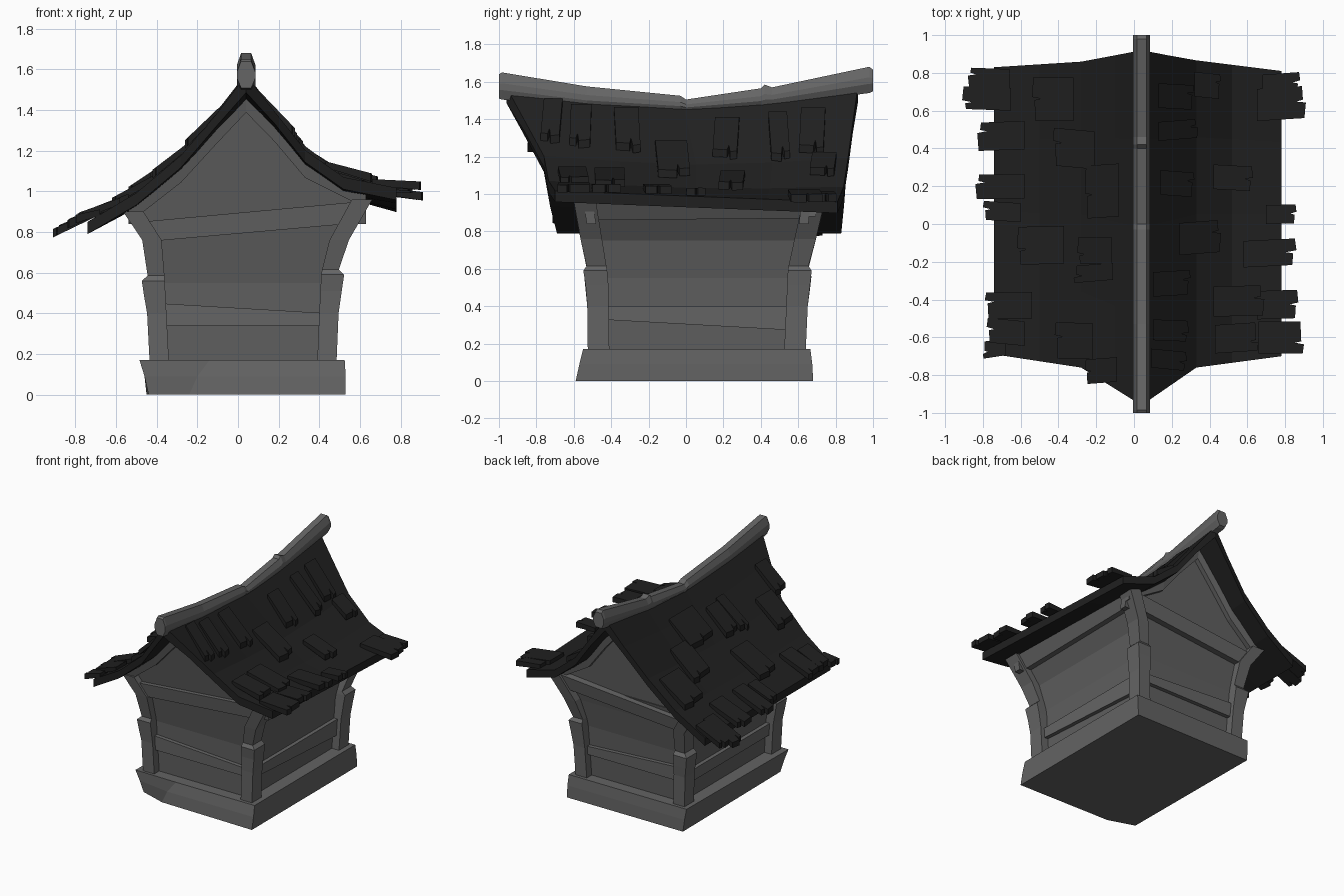
import bpy, bmesh, random

if "Cube" in bpy.data.objects:
    bpy.data.objects.remove(bpy.data.objects["Cube"])
random.seed(4)


def material(name, v):
    m = bpy.data.materials.new(name)
    m.diffuse_color = (v, v, v, 1)
    m.use_nodes = True
    m.node_tree.nodes["Principled BSDF"].inputs["Base Color"].default_value = m.diffuse_color
    return m


TILE = material("charcoal tile", 0.0145)
WOOD = material("grey timber", 0.13)
WALL = material("grey plaster", 0.115)
STONE = material("grey stone", 0.125)


def finish(name, bm, mat):
    bmesh.ops.recalc_face_normals(bm, faces=bm.faces)
    me = bpy.data.meshes.new(name)
    bm.to_mesh(me)
    bm.free()
    me.materials.append(mat)
    ob = bpy.data.objects.new(name, me)
    bpy.context.collection.objects.link(ob)
    return ob


def loft(name, rings, mat):
    """Skin a list of equal-length point rings and cap both ends."""
    bm = bmesh.new()
    vs = [[bm.verts.new(p) for p in r] for r in rings]
    n = len(vs[0])
    for a, b in zip(vs, vs[1:]):
        for i in range(n):
            j = (i + 1) % n
            bm.faces.new((a[i], a[j], b[j], b[i]))
    bm.faces.new(vs[0])
    bm.faces.new(vs[-1])
    return finish(name, bm, mat)


def interp(table, x):
    """Piecewise linear lookup that extrapolates past both ends."""
    for (x0, y0), (x1, y1) in zip(table, table[1:]):
        if x <= x1:
            break
    return y0 + (y1 - y0) * (x - x0) / (x1 - x0)


def rect(x0, x1, y0, y1, z):
    return [(x0, y0, z), (x1, y0, z), (x1, y1, z), (x0, y1, z)]


# Stone base with a chipped front left corner
def base_ring(z, a, b, x0, x1, y0, y1):
    return [(*a, z), (*b, z), (x1, y0, z), (x1, y1, z), (x0, y1, z)]


loft("stone_base", [
    base_ring(0, (-.44, -.51), (-.24, -.575), -.45, .53, -.59, .68),
    base_ring(.09, (-.46, -.53), (-.20, -.57), -.46, .53, -.57, .675),
    base_ring(.17, (-.485, -.545), (-.14, -.55), -.47, .525, -.55, .665)], STONE)

# Flared walls: outer limits of the posts by height
LEFT = [(.16, -.435), (.55, -.455), (.75, -.465), (.90, -.56)]
RIGHT = [(.16, .485), (.40, .495), (.60, .505), (.75, .54), (.95, .65)]
FRONT = [(.16, -.525), (.55, -.53), (.95, -.595)]
BACK = [(.16, .64), (.60, .66), (.92, .73)]


def outer(z, inset=0):
    return (interp(LEFT, z) + inset, interp(RIGHT, z) - inset,
            interp(FRONT, z) + inset, interp(BACK, z) - inset)


loft("walls", [rect(*outer(z, .06), z) for z in (.15, .55, .75, .9)], WALL)

# Corner posts with a chipped ledge half way up
for sx, nx in ((0, "left"), (1, "right")):
    for sy, ny in ((2, "front"), (3, "back")):
        ledge = .56 + .03 * sx
        top = .90 + .06 * sx
        rings = []
        for z, bump in ((.15, 0), (.4, 0), (ledge - .08, .01), (ledge, .018),
                        (ledge + .025, -.012), (.76, 0), (top, .005)):
            o = outer(z)
            dx, dy = (1 if sx else -1), (1 if sy == 3 else -1)
            xo, yo = o[sx] + bump * dx, o[sy] + bump * .7 * dy
            rings.append(rect(xo, o[sx] - .095 * dx, yo, o[sy] - .115 * dy, z))
        loft(f"{ny}_{nx}_post", rings, WOOD)


# Rails: sloping beams between the posts, ends given as (bottom, top) heights
def rail(name, side, lo, hi, proud):
    rings = []
    for k, (z0, z1) in enumerate((lo, hi)):
        a = []
        for z, d in ((z0, proud), (z1, proud), (z1, .09), (z0, .09)):
            o = outer(z)
            sgn = -1 if side in (1, 3) else 1
            if side >= 2:
                a.append((outer(z, .05)[k], o[side] + sgn * d, z))
            else:
                a.append((o[side] + sgn * d, outer(z, .05)[2 + k], z))
        rings.append(a)
    loft(name, rings, WOOD)


for side, nm in ((2, "front"), (3, "back")):
    rail(nm + "_lower_rail", side, (.34, .45), (.34, .40), .03)
    rail(nm + "_upper_rail", side, (.755, .85), (.84, .95), .015)
rail("right_lower_rail", 1, (.33, .40), (.27, .40), .03)
rail("right_upper_rail", 1, (.86, .96), (.87, .94), .02)
rail("left_lower_rail", 0, (.31, .40), (.31, .40), .03)
rail("left_upper_rail", 0, (.78, .88), (.78, .88), .02)

# Sagging roof surface
PROFILE = [(-.74, .85), (-.5, 1.0), (-.28, 1.19), (-.1, 1.395), (.04, 1.57),
           (.18, 1.395), (.33, 1.205), (.52, 1.06), (.78, .99)]
EDGE_F = [(-.74, -.69), (-.28, -.76), (.04, -.96), (.33, -.76), (.78, -.70)]
EDGE_B = [(-.74, .83), (-.27, .86), (.04, .92), (.3, .87), (.78, .81)]
SAG = [(-.95, 0), (-.5, .05), (0, .08), (.45, .05), (.92, -.01)]


def roof_z(x, y):
    k = max(0, 1 - abs(x - .04) / .75)
    tilt = .04 * y * (1 - k) if x > .04 else 0
    return interp(PROFILE, x) - interp(SAG, y) * k - tilt


bm = bmesh.new()
grid = []
for x, _ in PROFILE:
    f, b = interp(EDGE_F, x), interp(EDGE_B, x)
    ys = [f + (b - f) * i / 4 for i in range(5)]
    thick = .085 if abs(x - .04) < .01 else .06
    grid.append([(bm.verts.new((x, y, roof_z(x, y))),
                  bm.verts.new((x, y, roof_z(x, y) - thick))) for y in ys])
nx, ny = len(grid), 5
for i in range(nx - 1):
    for j in range(ny - 1):
        for s in (0, 1):
            bm.faces.new([grid[a][c][s] for a, c in
                          ((i, j), (i + 1, j), (i + 1, j + 1), (i, j + 1))])
    for j in (0, ny - 1):
        bm.faces.new((grid[i][j][0], grid[i + 1][j][0], grid[i + 1][j][1], grid[i][j][1]))
for j in range(ny - 1):
    for i in (0, nx - 1):
        bm.faces.new((grid[i][j][0], grid[i][j + 1][0], grid[i][j + 1][1], grid[i][j][1]))
finish("roof_slab", bm, TILE)

# Gables leaning outward, with bent rake beams under the roof
GX = [-.54, -.28, -.1, .04, .18, .33, .63]
for side, nm, foot, peak in ((-1, "front", -.54, -.62), (1, "back", .66, .70)):
    def lean(z):
        return foot + (peak - foot) * (z - .9) / .5

    def under(x):
        return roof_z(x, peak) - (.08 if abs(x - .04) < .01 else .06)
    pts = [(GX[0], .84)] + [(x, under(x)) for x in GX] + [(GX[-1], .84)]
    loft(nm + "_gable", [[(x, lean(z) - side * d, z) for x, z in pts]
                         for d in (0, .05)], WALL)
    for part, xs in (("left", GX[:4]), ("right", GX[3:])):
        rings = []
        for x in xs:
            z1 = under(x) + .02
            z0 = z1 - .085
            rings.append([(x, lean(z) + side * d, z) for z, d in
                          ((z0, .035), (z1, .045), (z1, -.04), (z0, -.04))])
        loft(f"{nm}_{part}_rake_beam", rings, WOOD)

# Ridge beam: faceted section following the sag
ridge = []
for y, z0, z1 in ((-1, 1.51, 1.64), (-.985, 1.505, 1.65), (-.53, 1.46, 1.575),
                  (-.03, 1.44, 1.525), (0, 1.44, 1.505), (.40, 1.46, 1.565),
                  (.42, 1.46, 1.585), (.46, 1.47, 1.57), (.98, 1.54, 1.68),
                  (1, 1.55, 1.665)):
    h = z1 - z0
    ridge.append([(.04 + dx, y, z0 + h * t) for dx, t in
                  ((-.025, 0), (-.045, .35), (-.045, .6), (-.025, 1),
                   (.025, 1), (.045, .6), (.045, .35), (.025, 0))])
loft("ridge_beam", ridge, WOOD)

# Loose shingles: (upper x, lower x, y, width)
RIGHT_TILES = [(.13, .32, .68, .13), (.32, .46, .74, .13), (.13, .34, .49, .10),
               (.42, .63, .25, .13), (.14, .32, .22, .13), (.24, .46, -.08, .17),
               (.10, .30, -.32, .13), (.42, .69, -.41, .16), (.43, .66, -.61, .15),
               (.65, .87, -.43, .15), (.66, .90, -.60, .17), (.68, .88, .74, .10),
               (.65, .91, .63, .17), (.58, .86, -.16, .14), (.70, .86, .05, .10),
               (.10, .29, -.56, .11), (.09, .28, -.71, .10)]
LEFT_TILES = [(-.32, -.54, .66, .23), (-.21, -.43, .39, .20), (-.08, -.26, .18, .28),
              (-.37, -.62, -.11, .20), (-.12, -.30, -.14, .14), (-.11, -.32, -.25, .09),
              (-.22, -.42, -.62, .19), (-.09, -.26, -.77, .13), (-.66, -.88, .77, .10),
              (-.65, -.91, .66, .12), (-.58, -.83, .47, .15), (-.58, -.84, .20, .13),
              (-.60, -.80, .06, .10), (-.54, -.79, -.43, .14), (-.58, -.78, -.58, .13),
              (-.68, -.80, -.65, .09)]


def shingle(name, xa, xb, y, w, lift):
    skew = random.uniform(-.02, .02)
    s = random.uniform(-.2, .2) * w
    za, zb = roof_z(xa, y) - .005, roof_z(xb, y) + lift
    # board outline with a split and one shorter half at the lower end
    outline = [(0, -w / 2), (.97, -w / 2), (1, s - .008), (.8, s), (.94, s + .008),
               (.92, w / 2), (0, w / 2)]
    if random.random() < .5:
        outline = [(t, -c) for t, c in outline]
    loft(name, [[(xa + (xb - xa) * t, y + c + skew * t,
                  za + (zb - za) * t + h * (.03 + .012 * t))
                 for t, c in outline] for h in (0, 1)], TILE)


for side, tiles in (("right", RIGHT_TILES), ("left", LEFT_TILES)):
    for i, (xa, xb, y, w) in enumerate(tiles):
        eave = abs(xb) > .77
        lift = (.025 if side == "right" else .03) if eave else .01
        shingle(f"{side}_shingle_{i}", xa, xb, y, w, lift)
